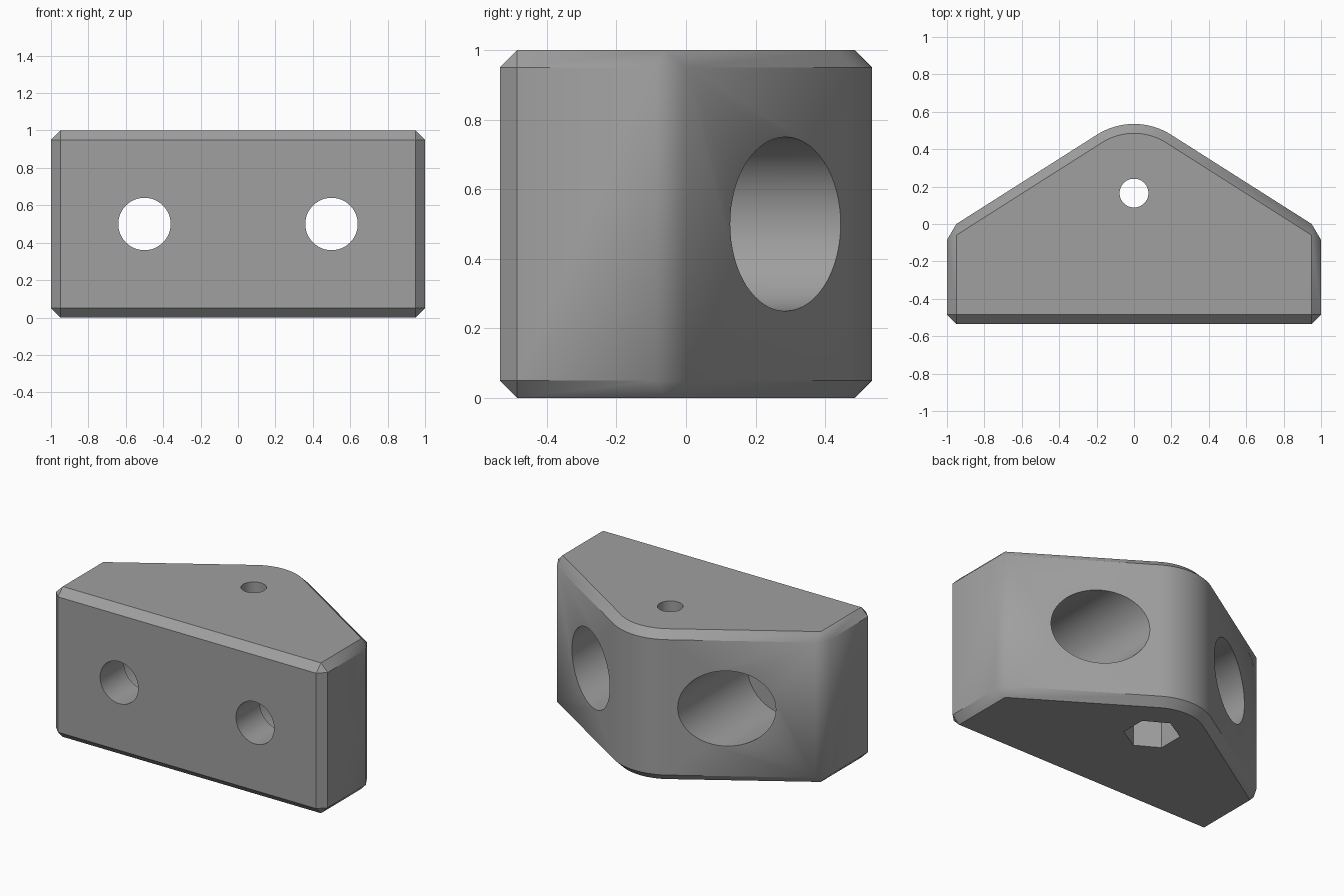
import bpy, bmesh, math
from mathutils import Matrix, Vector

if "Cube" in bpy.data.objects:
    bpy.data.objects.remove(bpy.data.objects["Cube"])

BEV, HEIGHT = 0.05, 1.0
NOSE_Y, NOSE_R = 0.165, 0.37          # rounded nose centre and radius

grey = bpy.data.materials.new("mid_grey")
grey.diffuse_color = (0.35, 0.35, 0.35, 1)
grey.use_nodes = True
grey.node_tree.nodes["Principled BSDF"].inputs["Base Color"].default_value = grey.diffuse_color


def outline():
    """Right half of the plan as (outer point, inset point) pairs, front to nose."""
    half = [((0.95, -0.535), (0.95, -0.485)), ((1, -0.485), (0.95, -0.485)),
            ((1, -0.085), (0.95, -0.06)), ((0.95, 0), (0.95, -0.06))]
    ang = math.radians(32.4)
    for i in range(12):
        a = ang * (1 - i / 12)
        half.append(tuple((r * math.sin(a), NOSE_Y + r * math.cos(a))
                          for r in (NOSE_R, NOSE_R - BEV)))
    nose = [((0, NOSE_Y + NOSE_R), (0, NOSE_Y + NOSE_R - BEV))]
    mirrored = [tuple((-p[0], p[1]) for p in pair) for pair in reversed(half)]
    return half + nose + mirrored


def make_body():
    bm = bmesh.new()
    pairs = outline()
    n = len(pairs)
    levels = [(1, 0), (0, BEV), (0, HEIGHT - BEV), (1, HEIGHT)]
    rings = [[bm.verts.new((*p[k], z)) for p in pairs] for k, z in levels]
    for lo, hi in zip(rings, rings[1:]):
        for i in range(n):
            j = (i + 1) % n
            bm.faces.new((lo[i], lo[j], hi[j], hi[i]))
    bm.faces.new(rings[0][::-1])
    bm.faces.new(rings[-1])
    # chamfered corners close to a single point on the top and bottom
    bmesh.ops.remove_doubles(bm, verts=bm.verts, dist=1e-5)
    bmesh.ops.recalc_face_normals(bm, faces=bm.faces)
    me = bpy.data.meshes.new("bracket_body")
    bm.to_mesh(me)
    bm.free()
    me.materials.append(grey)
    ob = bpy.data.objects.new("bracket_body", me)
    bpy.context.collection.objects.link(ob)
    return ob


def make_cutter(name, start, end, radius, sides=64, turn=0.0):
    start, end = Vector(start), Vector(end)
    axis = end - start
    mat = (Matrix.Translation((start + end) / 2)
           @ axis.to_track_quat('Z', 'Y').to_matrix().to_4x4()
           @ Matrix.Rotation(turn, 4, 'Z'))
    bm = bmesh.new()
    bmesh.ops.create_cone(bm, cap_ends=True, segments=sides, radius1=radius,
                          radius2=radius, depth=axis.length, matrix=mat)
    me = bpy.data.meshes.new(name)
    bm.to_mesh(me)
    bm.free()
    me.materials.append(grey)
    ob = bpy.data.objects.new(name, me)
    ob.hide_render = True
    bpy.context.collection.objects.link(ob)
    return ob


body = make_body()
cutters = []

# bolt holes from the front, wide head bores from the back
for side, x in (("left", -0.5), ("right", 0.5)):
    cutters.append(make_cutter(side + "_head_bore", (x, -0.285, 0.5), (x, 1, 0.5), 0.25))
    cutters.append(make_cutter(side + "_bolt_hole", (x, -1, 0.5), (x, 0, 0.5), 0.14))

# vertical screw hole with a hexagonal nut pocket underneath
pocket = make_cutter("nut_pocket", (0, NOSE_Y, -0.2), (0, NOSE_Y, 0.5), 0.17, 6)
# put two of the pocket corners on the y axis
if max(v.co.y for v in pocket.data.vertices) - NOSE_Y < 0.169:
    centre = Vector((0, NOSE_Y, 0))
    pocket.data.transform(Matrix.Translation(centre)
                          @ Matrix.Rotation(math.radians(30), 4, 'Z')
                          @ Matrix.Translation(-centre))
cutters.append(pocket)
cutters.append(make_cutter("screw_hole", (0, NOSE_Y, 0.3), (0, NOSE_Y, 1.2), 0.077, 48))

# cut everything out of the body
bpy.context.view_layer.objects.active = body
body.select_set(True)
for c in cutters:
    mod = body.modifiers.new(c.name, 'BOOLEAN')
    mod.operation = 'DIFFERENCE'
    mod.solver = 'EXACT'
    mod.object = c
    bpy.ops.object.modifier_apply(modifier=mod.name)
for c in cutters:
    bpy.data.objects.remove(c, do_unlink=True)

bpy.ops.object.shade_smooth_by_angle(angle=math.radians(32))
